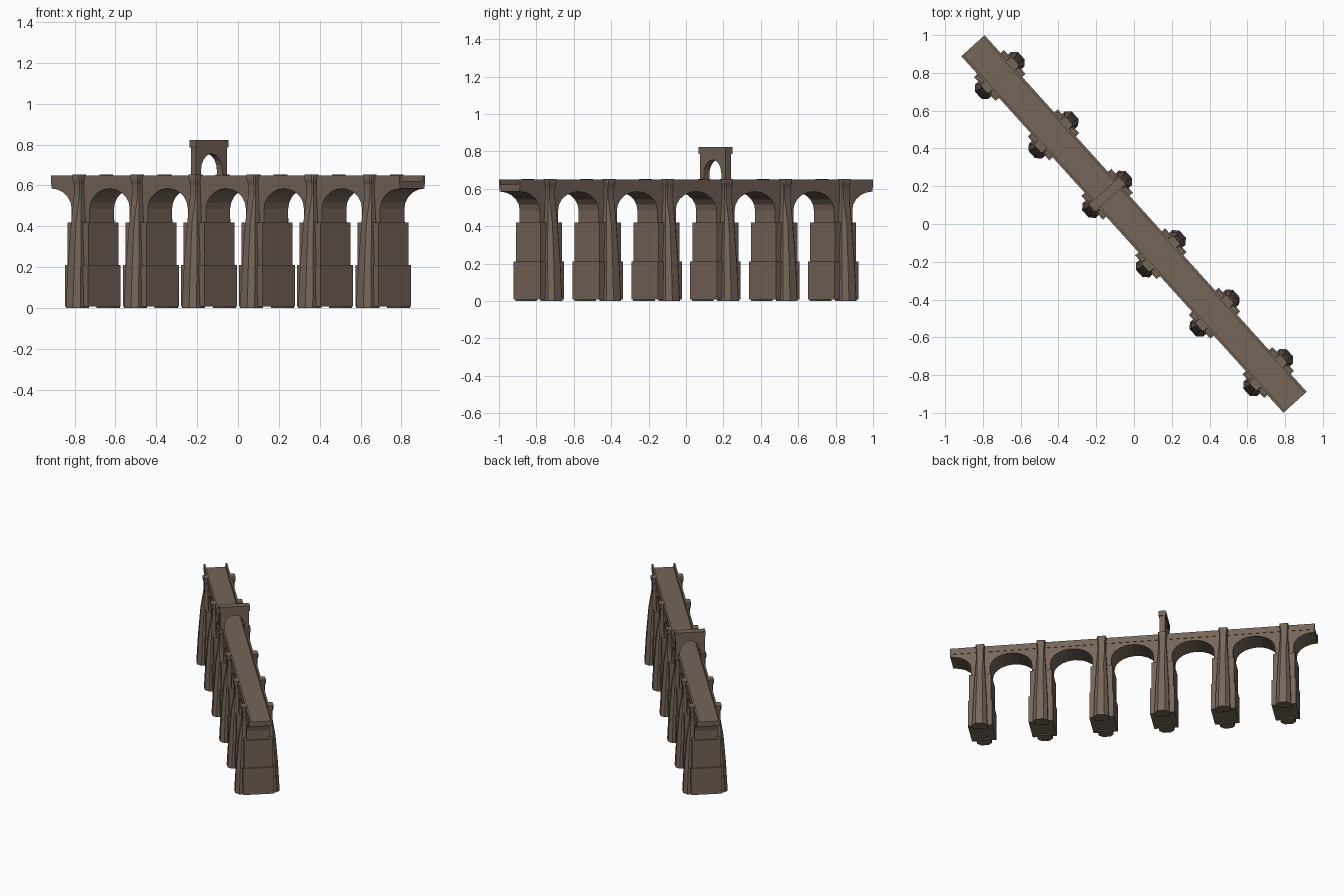
import bpy, bmesh, math
from mathutils import Matrix

if "Cube" in bpy.data.objects:
    bpy.data.objects.remove(bpy.data.objects["Cube"])

# Bridge is built along local x, then turned into its diagonal position
TURN = Matrix.Rotation(math.radians(-47.9), 4, 'Z')
BAY = 0.424
HALF = BAY * 3
PIERS = [BAY * (i - 2.5) for i in range(6)]

stone = bpy.data.materials.new("brown_stone")
stone.diffuse_color = (0.178, 0.132, 0.099, 1)
stone.use_nodes = True
stone.node_tree.nodes["Principled BSDF"].inputs["Base Color"].default_value = stone.diffuse_color


def finish(name, bm):
    bmesh.ops.recalc_face_normals(bm, faces=bm.faces)
    bm.transform(TURN)
    me = bpy.data.meshes.new(name)
    bm.to_mesh(me)
    bm.free()
    me.materials.append(stone)
    ob = bpy.data.objects.new(name, me)
    bpy.context.collection.objects.link(ob)
    return ob


def loft(bm, rings):
    """Closed solid through rings of equal point count."""
    vs = [[bm.verts.new(p) for p in r] for r in rings]
    n = len(vs[0])
    for a, b in zip(vs, vs[1:]):
        for i in range(n):
            j = (i + 1) % n
            bm.faces.new((a[i], a[j], b[j], b[i]))
    bm.faces.new(vs[0])
    bm.faces.new(vs[-1])


def box(bm, x0, x1, y0, y1, z0, z1):
    loft(bm, [[(x0, y0, z), (x1, y0, z), (x1, y1, z), (x0, y1, z)] for z in (z0, z1)])


# Arcade wall: one profile with elliptical arches between narrow legs
LEG, SPRING, CROWN, ROAD, TOP = 0.066, 0.485, 0.585, 0.622, 0.65
prof = [(-HALF, ROAD), (-HALF, CROWN)]
span = BAY / 2 - LEG
for p in PIERS:
    for k in range(1, 6):
        a = math.pi / 2 * (1 - k / 5)
        prof.append((p - BAY / 2 + span * math.cos(a), SPRING + (CROWN - SPRING) * math.sin(a)))
    prof += [(p - LEG, 0.41), (p + LEG, 0.41)]
    for k in range(0, 6):
        a = math.pi / 2 * k / 5
        prof.append((p + BAY / 2 - span * math.cos(a), SPRING + (CROWN - SPRING) * math.sin(a)))
prof.append((HALF, ROAD))
bm = bmesh.new()
loft(bm, [[(x, y, z) for x, z in prof] for y in (-0.08, 0.08)])
finish("arcade_wall", bm)

# Parapets along both road edges
for side, name in ((-1, "parapet_front"), (1, "parapet_back")):
    bm = bmesh.new()
    y0, y1 = sorted((side * 0.07, side * 0.083))
    box(bm, -HALF, HALF, y0, y1, 0.605, TOP)
    finish(name, bm)

# Buttress sections: height, half width, reach
SECTIONS = [(0.0, 0.052, 0.155), (0.21, 0.046, 0.144), (0.42, 0.035, 0.127),
            (0.55, 0.026, 0.106), (0.605, 0.026, 0.106), (0.63, 0.031, 0.112),
            (0.653, 0.031, 0.112)]

for i, p in enumerate(PIERS):
    # Stepped pier body
    bm = bmesh.new()
    box(bm, p - 0.085, p + 0.085, -0.107, 0.107, 0.008, 0.21)
    box(bm, p - 0.077, p + 0.077, -0.099, 0.099, 0.20, 0.42)
    finish(f"pier_{i + 1}", bm)
    # Tapered buttresses with chamfered noses, running up to the parapet
    bm = bmesh.new()
    for side in (-1, 1):
        rings = []
        for z, w, d in SECTIONS:
            c = 0.5 * w if z < 0.5 else 0.2 * w
            pts = [(-w, 0.072), (-w, d - c), (-w + c, d), (w - c, d), (w, d - c), (w, 0.072)]
            rings.append([(p + x, side * y, z) for x, y in pts])
        loft(bm, rings)
    finish(f"buttresses_{i + 1}", bm)

# Gateway over the third pier: arched slab with a cap
g = PIERS[2]
out = [(-0.102, 0.61), (-0.102, 0.79), (0.102, 0.79), (0.102, 0.61), (0.07, 0.61)]
for k in range(11):
    a = math.pi * k / 10
    out.append((0.07 * math.cos(a), 0.675 + 0.08 * math.sin(a)))
out.append((-0.07, 0.61))
bm = bmesh.new()
loft(bm, [[(x, y, z) for y, z in out] for x in (g - 0.02, g + 0.02)])
finish("gateway_arch", bm)
bm = bmesh.new()
box(bm, g - 0.025, g + 0.025, -0.107, 0.107, 0.785, 0.823)
finish("gateway_cap", bm)
